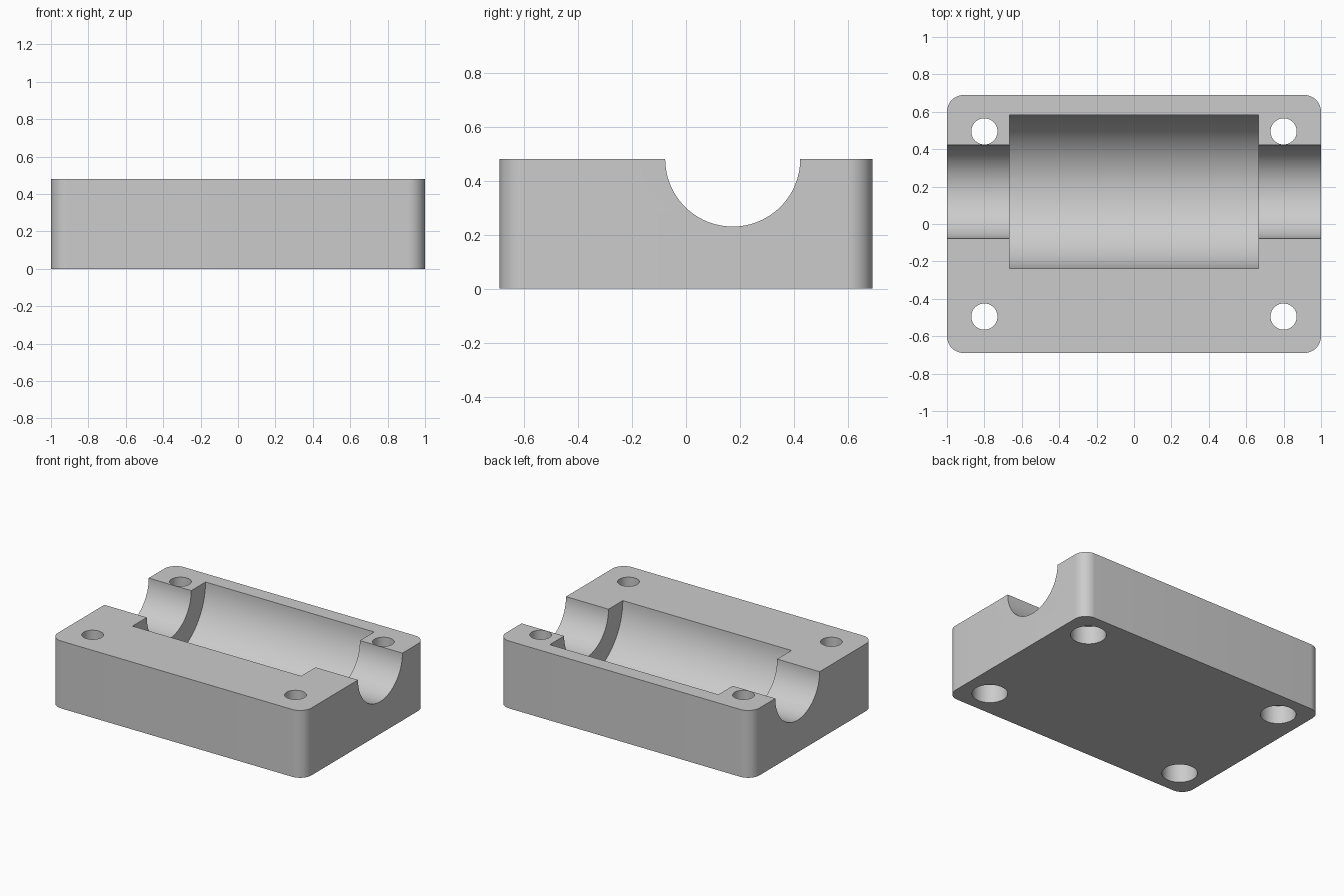
import bpy
import math
from mathutils import Matrix

if "Cube" in bpy.data.objects:
    bpy.data.objects.remove(bpy.data.objects["Cube"], do_unlink=True)

LENGTH, DEPTH, HEIGHT = 2.0, 1.38, 0.48
BORE_Y = 0.173
HOLE_X, HOLE_Y = 0.8, 0.495

grey = bpy.data.materials.new("plain grey")
grey.use_nodes = True
grey.diffuse_color = (0.6, 0.6, 0.6, 1)
grey.node_tree.nodes["Principled BSDF"].inputs["Base Color"].default_value = grey.diffuse_color


def apply_modifier(obj, name):
    bpy.ops.object.select_all(action="DESELECT")
    obj.select_set(True)
    bpy.context.view_layer.objects.active = obj
    bpy.ops.object.modifier_apply(modifier=name)


def cut_cylinder(obj, radius, length, location, along_x=False):
    """Cut a round hole through obj, then discard the cutter."""
    rotation = (0, math.pi / 2, 0) if along_x else (0, 0, 0)
    bpy.ops.mesh.primitive_cylinder_add(vertices=96, radius=radius, depth=length,
                                        location=location, rotation=rotation)
    cutter = bpy.context.object
    cutter.hide_render = True
    mod = obj.modifiers.new("cut", "BOOLEAN")
    mod.operation = "DIFFERENCE"
    mod.solver = "EXACT"
    mod.object = cutter
    apply_modifier(obj, mod.name)
    bpy.data.objects.remove(cutter, do_unlink=True)


# Block with rounded upright corners
bpy.ops.mesh.primitive_cube_add(size=1)
block = bpy.context.object
block.name = "housing_block"
block.data.transform(Matrix.Translation((0, 0, HEIGHT / 2))
                     @ Matrix.Diagonal((LENGTH, DEPTH, HEIGHT, 1)))
weights = block.data.attributes.new("bevel_weight_edge", "FLOAT", "EDGE")
for edge in block.data.edges:
    a, b = (block.data.vertices[i].co for i in edge.vertices)
    weights.data[edge.index].value = 1.0 if abs(a.z - b.z) > 0.1 else 0.0
bevel = block.modifiers.new("corners", "BEVEL")
bevel.limit_method = "WEIGHT"
bevel.width = 0.09
bevel.segments = 12
apply_modifier(block, bevel.name)

# Shaft channel and the wider pocket between the end walls
cut_cylinder(block, 0.25, LENGTH + 0.4, (0, BORE_Y, HEIGHT), along_x=True)
cut_cylinder(block, 0.411, 1.33, (0, BORE_Y, HEIGHT), along_x=True)

# Bolt holes, each with a counterbore from below
for x in (-HOLE_X, HOLE_X):
    for y in (-HOLE_Y, HOLE_Y):
        cut_cylinder(block, 0.07, 2, (x, y, 0))
        cut_cylinder(block, 0.115, 0.26, (x, y, 0))

block.data.materials.clear()
block.data.materials.append(grey)
for face in block.data.polygons:
    face.material_index = 0
bpy.ops.object.select_all(action="DESELECT")
block.select_set(True)
bpy.context.view_layer.objects.active = block
bpy.ops.object.shade_smooth_by_angle(angle=math.radians(30))
